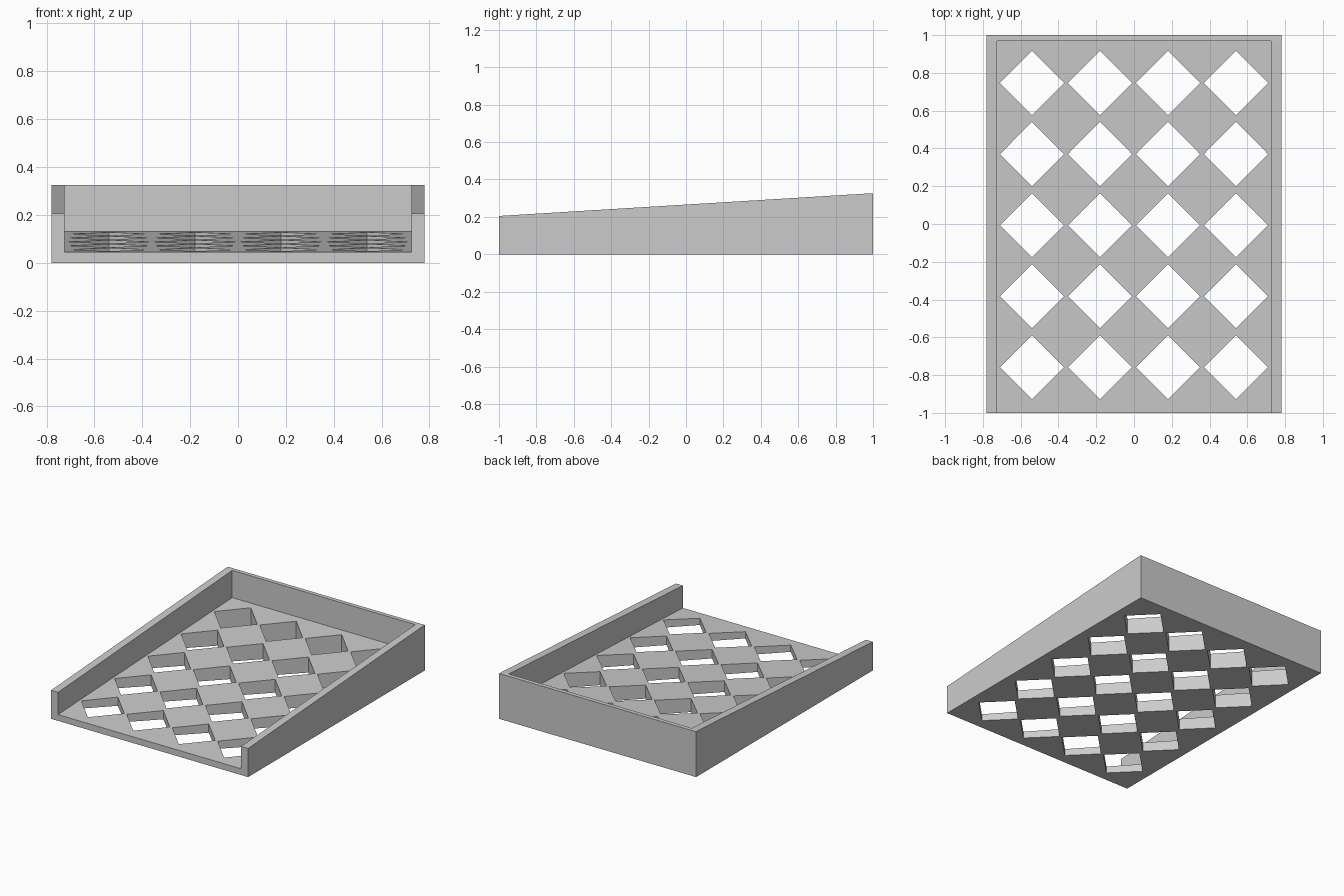
import bpy
import bmesh
from mathutils import Vector

cube = bpy.data.objects.get("Cube")
if cube:
    bpy.data.objects.remove(cube, do_unlink=True)

HALF_W, INNER_W = 0.78, 0.725
INNER_BACK = 0.97
HOLE_R = 0.17

grey = bpy.data.materials.new("light grey")
grey.use_nodes = True
colour = (0.6, 0.6, 0.6, 1)
grey.diffuse_color = colour
grey.node_tree.nodes["Principled BSDF"].inputs["Base Color"].default_value = colour


def add_prism(bm, points, shift):
    """Extrude a closed outline along shift."""
    face = bm.faces.new([bm.verts.new(p) for p in points])
    ext = bmesh.ops.extrude_face_region(bm, geom=[face])
    moved = [v for v in ext["geom"] if isinstance(v, bmesh.types.BMVert)]
    bmesh.ops.translate(bm, verts=moved, vec=Vector(shift))


def finish(name, bm):
    bmesh.ops.recalc_face_normals(bm, faces=bm.faces)
    mesh = bpy.data.meshes.new(name)
    bm.to_mesh(mesh)
    bm.free()
    mesh.materials.append(grey)
    obj = bpy.data.objects.new(name, mesh)
    bpy.context.collection.objects.link(obj)
    return obj


def side_prism(name, profile, half_width):
    bm = bmesh.new()
    add_prism(bm, [(-half_width, y, z) for y, z in profile], (2 * half_width, 0, 0))
    return finish(name, bm)


# Wedge-shaped body with a level rim along the back wall
tray = side_prism("sloped_tray", [(-1, 0), (1, 0), (1, 0.325), (INNER_BACK, 0.325), (-1, 0.205)], HALF_W)

# Interior space above the sloping floor, open at the front
slope = (0.13 - 0.045) / (INNER_BACK + 1)
interior = side_prism("interior_cutter", [
    (-1.2, 0.045 - 0.2 * slope), (INNER_BACK, 0.13), (INNER_BACK, 0.6), (-1.2, 0.6)], INNER_W)

# Grid of diamond drain holes
bm = bmesh.new()
for col in range(4):
    for row in range(5):
        x, y = (col - 1.5) * 0.36, (row - 2) * 0.376 - 0.006
        add_prism(bm, [(x + HOLE_R, y, -0.1), (x, y + HOLE_R, -0.1),
                       (x - HOLE_R, y, -0.1), (x, y - HOLE_R, -0.1)], (0, 0, 0.5))
holes = finish("hole_cutter", bm)

for cutter in (interior, holes):
    cutter.hide_render = True
    cutter.hide_viewport = True
    cutter.display_type = 'WIRE'
    mod = tray.modifiers.new(cutter.name, 'BOOLEAN')
    mod.operation = 'DIFFERENCE'
    mod.solver = 'EXACT'
    mod.object = cutter
